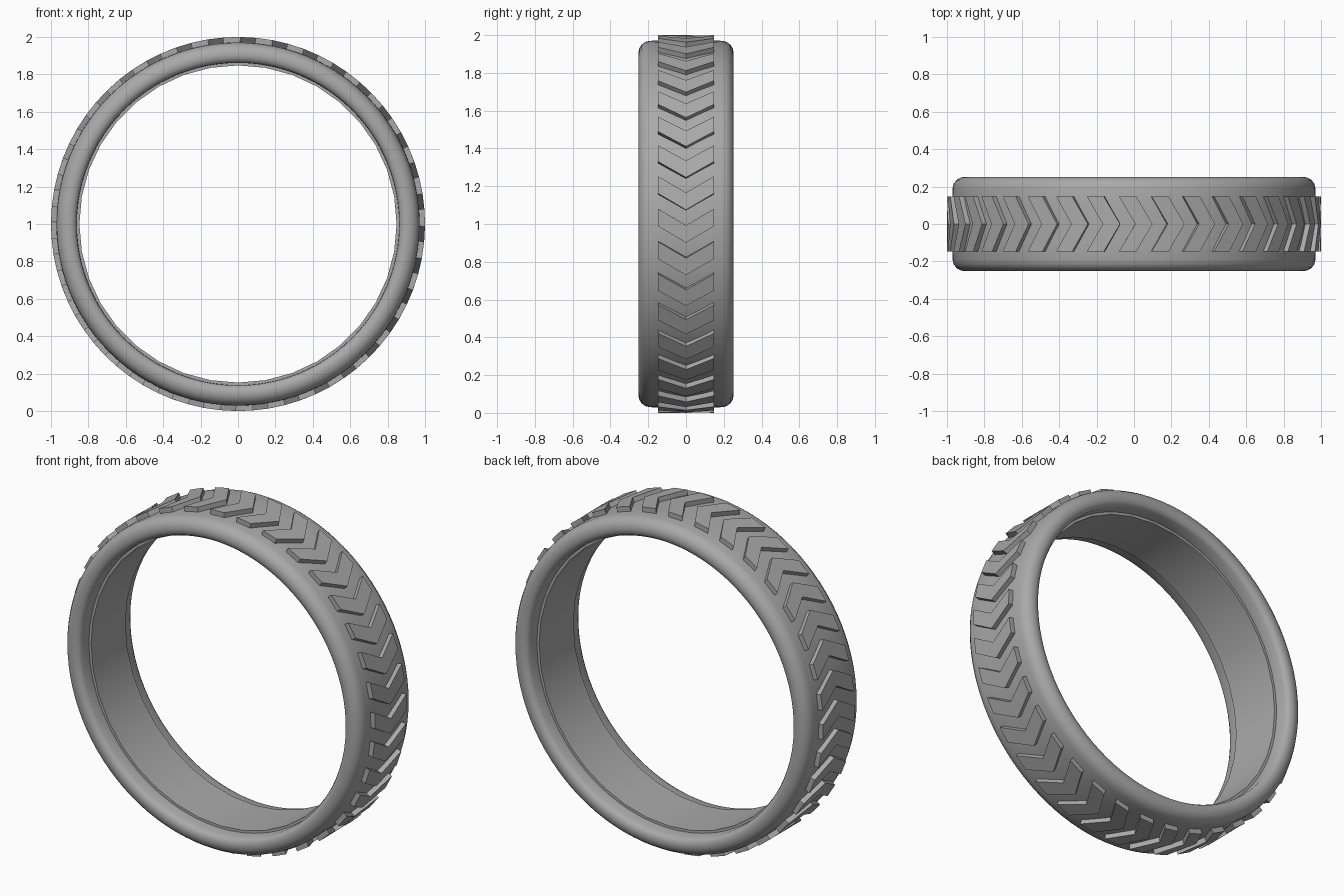
import bpy, bmesh
from math import sin, cos, radians, tau

cube = bpy.data.objects.get("Cube")
if cube:
    bpy.data.objects.remove(cube, do_unlink=True)

rubber = bpy.data.materials.new("grey rubber")
rubber.use_nodes = True
GREY = (0.4, 0.4, 0.4, 1)
rubber.diffuse_color = GREY
rubber.node_tree.nodes["Principled BSDF"].inputs["Base Color"].default_value = GREY


def on_wheel(angle, radius, y):
    """Point on the wheel; angle runs from the top towards +x."""
    return (radius * sin(angle), y, 1 + radius * cos(angle))


def finish(name, bm, smooth_angle):
    bmesh.ops.recalc_face_normals(bm, faces=bm.faces)
    mesh = bpy.data.meshes.new(name)
    bm.to_mesh(mesh)
    bm.free()
    mesh.materials.append(rubber)
    obj = bpy.data.objects.new(name, mesh)
    bpy.context.collection.objects.link(obj)
    bpy.ops.object.select_all(action='DESELECT')
    obj.select_set(True)
    bpy.context.view_layer.objects.active = obj
    bpy.ops.object.shade_smooth_by_angle(angle=radians(smooth_angle))
    return obj


def revolve(name, profile, segments):
    """Closed (y, radius) profile swept around the wheel axis."""
    bm = bmesh.new()
    rings = [[bm.verts.new(on_wheel(tau * i / segments, r, y)) for y, r in profile]
             for i in range(segments)]
    n = len(profile)
    for i, ring in enumerate(rings):
        nxt = rings[(i + 1) % segments]
        for j in range(n):
            k = (j + 1) % n
            bm.faces.new((ring[j], ring[k], nxt[k], nxt[j]))
    return finish(name, bm, 40)


# Tyre body: crown, rounded shoulder, sidewall and bead, mirrored across y = 0
half = [(0.10, 0.972), (0.19, 0.970), (0.215, 0.964), (0.235, 0.950),
        (0.247, 0.930), (0.252, 0.908), (0.249, 0.888), (0.240, 0.872),
        (0.225, 0.863), (0.15, 0.861)]
revolve("tyre_body", half + [(-y, r) for y, r in reversed(half)], 96)

# Inner liner: coarser band sitting inside the tyre
revolve("inner_liner", [(0.16, 0.848), (0.16, 0.88), (-0.16, 0.88), (-0.16, 0.848)], 36)

# Tread: V-shaped blocks pointing along the rolling direction
COUNT = 36
WIDTH, BAR, SWEEP = 0.147, radians(5.3), radians(5)
bm = bmesh.new()
for i in range(COUNT):
    tip = radians(5.7) + tau * i / COUNT
    sections = []
    for y in (-WIDTH, 0, WIDTH):
        lead = tip - SWEEP * abs(y) / WIDTH
        sections.append([bm.verts.new(on_wheel(a, r, y)) for a, r in
                         ((lead, 0.96), (lead, 1), (lead - BAR, 1), (lead - BAR, 0.96))])
    for a, b in zip(sections, sections[1:]):
        for j in range(4):
            k = (j + 1) % 4
            bm.faces.new((a[j], a[k], b[k], b[j]))
    bm.faces.new(sections[0])
    bm.faces.new(sections[-1])
finish("tread_blocks", bm, 20)
